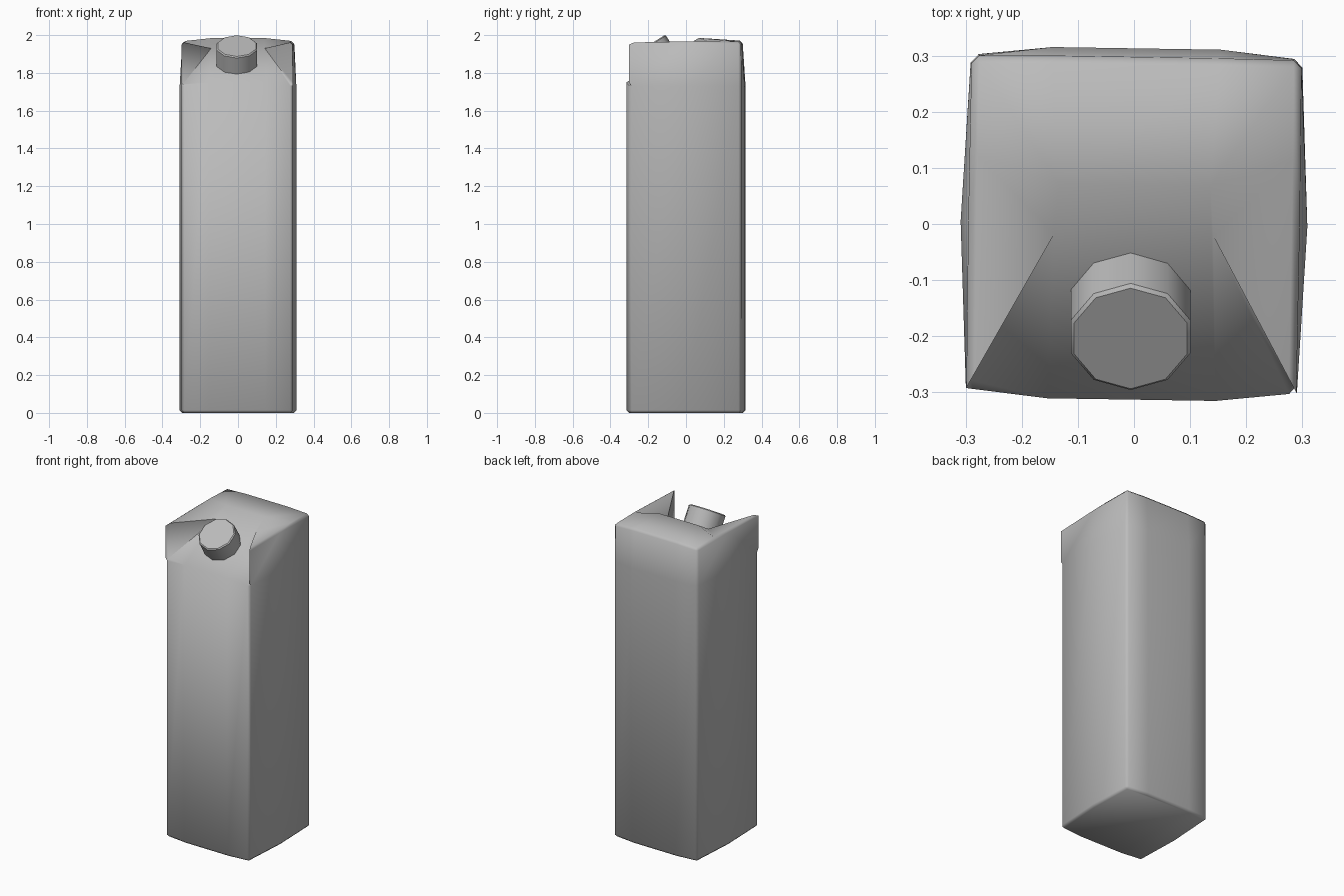
import bpy, bmesh
from math import radians, sin, cos

if "Cube" in bpy.data.objects:
    bpy.data.objects.remove(bpy.data.objects["Cube"])

TURN = radians(-0.9)      # the carton stands very slightly turned
TILT = radians(32)        # slope of the pouring panel

# Dark grey board
grey = bpy.data.materials.new("dark_grey")
grey.diffuse_color = (.5, .5, .5, 1)
grey.use_nodes = True
grey.node_tree.nodes["Principled BSDF"].inputs["Base Color"].default_value = grey.diffuse_color


def outline(cx, cy, front, mid, back):
    # ten points: front-left corner first, counter-clockwise
    return [(-cx, -cy), (-.15, -front), (.15, -front), (cx, -cy), (mid, 0),
            (cx, cy), (.15, back), (-.15, back), (-cx, cy), (-mid, 0)]


# Carton body: bulging box with a sloped front panel between two raised corners
bm = bmesh.new()
wall = outline(.295, .297, .313, .309, .313)
bottom = [bm.verts.new((x, y, 0)) for x, y in wall]
waist = [bm.verts.new((x, y, 1.75 if i in (1, 2) else 1.73)) for i, (x, y) in enumerate(wall)]
top_xy = outline(.294, .296, .313, .295, .297)
top_xy[1], top_xy[2] = (-.142, -.02), (.142, -.02)      # ends of the corner folds
top_z = [1.964, 1.93, 1.93, 1.964, 1.97, 1.964, 1.97, 1.97, 1.964, 1.97]
top = [bm.verts.new((x, y, z)) for (x, y), z in zip(top_xy, top_z)]
ridge_l, ridge_r = [bm.verts.new((x, .07, 1.985)) for x in (-.135, .135)]

bm.faces.new(bottom)
for i in range(10):
    j = (i + 1) % 10
    bm.faces.new((bottom[i], bottom[j], waist[j], waist[i]))
    if i not in (0, 1, 2):
        bm.faces.new((waist[i], waist[j], top[j], top[i]))

# Sloped pouring panel and rear roof
bm.faces.new((waist[1], waist[2], top[2], ridge_r, ridge_l, top[1]))
bm.faces.new((ridge_l, ridge_r, top[6], top[7]))

# Panel sides, upright corner folds and roof sides, left and right
for corner, fold, mid, rear, back, ridge in ((0, 1, 9, 8, 7, ridge_l), (3, 2, 4, 5, 6, ridge_r)):
    bm.faces.new((waist[corner], waist[fold], top[fold]))
    bm.faces.new((waist[corner], top[fold], top[corner]))
    bm.faces.new((top[corner], top[fold], top[mid]))
    bm.faces.new((top[fold], ridge, top[mid]))
    bm.faces.new((top[mid], ridge, top[rear]))
    bm.faces.new((top[rear], ridge, top[back]))
bmesh.ops.recalc_face_normals(bm, faces=bm.faces)

# Soften the upright corners, the base rim and the roof rim
pairs = [(bottom[i], bottom[(i + 1) % 10]) for i in range(10)]
pairs += [(top[i], top[(i + 1) % 10]) for i in range(3, 10)]
pairs += [(bottom[i], waist[i]) for i in (0, 3, 5, 8)]
pairs += [(waist[i], top[i]) for i in (5, 8)]
edges = [bm.edges.get(p) for p in pairs]
bmesh.ops.bevel(bm, geom=edges, offset=.014, segments=1, affect='EDGES', clamp_overlap=True)

mesh = bpy.data.meshes.new("carton_body")
bm.to_mesh(mesh)
bm.free()
body = bpy.data.objects.new("carton_body", mesh)
bpy.context.collection.objects.link(body)
body.rotation_euler.z = TURN
mesh.materials.append(grey)
bpy.context.view_layer.objects.active = body
body.select_set(True)
bpy.ops.object.shade_smooth_by_angle(angle=radians(75))

# Screw cap: ten-sided, square to the sloped panel
length = .115
face_y, face_z = -.204, 1.943
bpy.ops.mesh.primitive_cylinder_add(
    vertices=10, radius=.112, depth=length,
    location=(-.006, face_y + sin(TILT) * length / 2, face_z - cos(TILT) * length / 2),
    rotation=(TILT, 0, 0))
cap = bpy.context.object
cap.name = "screw_cap"
cap.data.materials.append(grey)
bm = bmesh.new()
bm.from_mesh(cap.data)
rim = [e for e in bm.edges if all(v.co.z > 0 for v in e.verts)]
bmesh.ops.bevel(bm, geom=rim, offset=.006, segments=1, affect='EDGES')
bm.to_mesh(cap.data)
bm.free()
bpy.ops.object.shade_smooth_by_angle(angle=radians(40))
